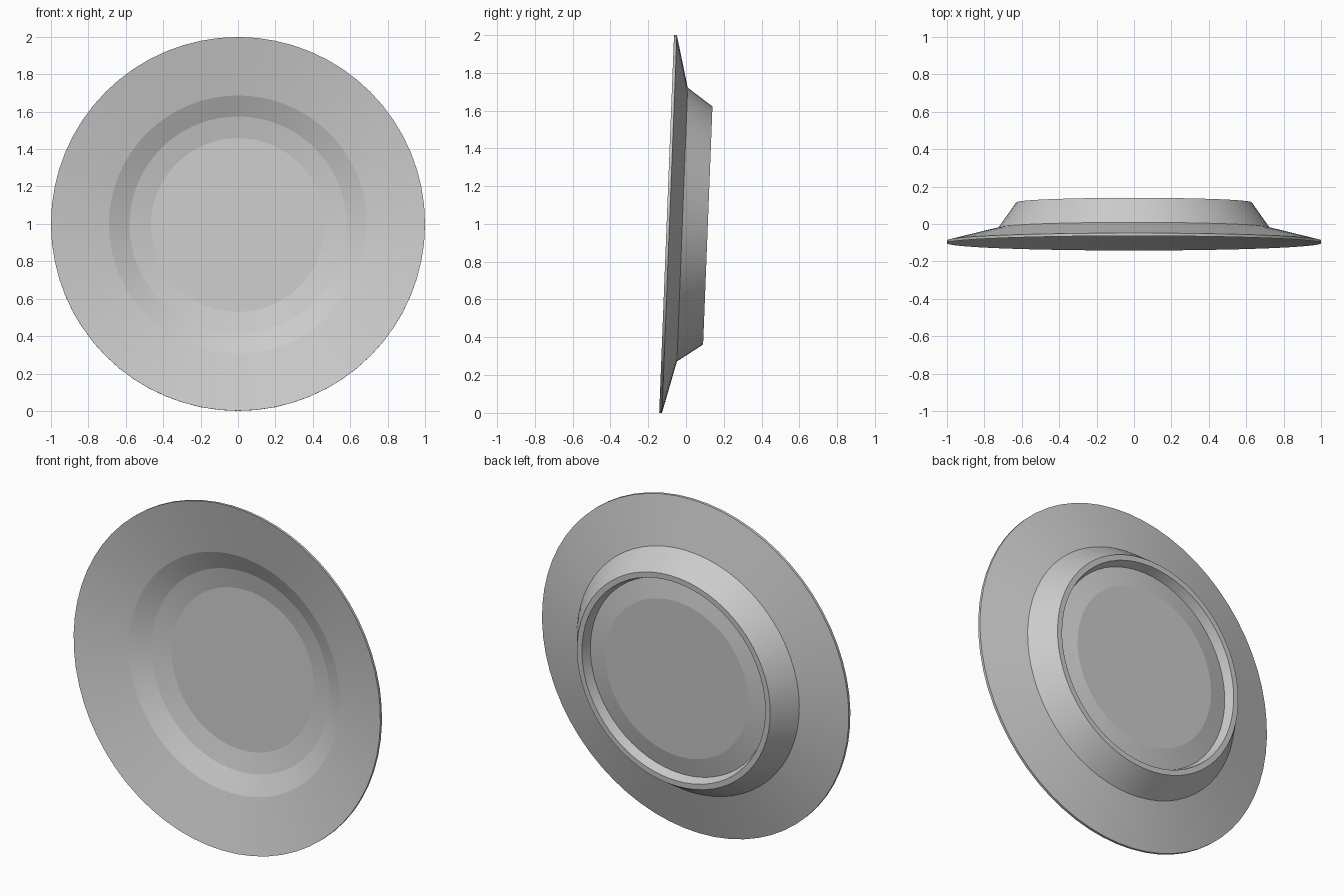
import bpy, bmesh, math
from mathutils import Matrix

cube = bpy.data.objects.get("Cube")
if cube:
    bpy.data.objects.remove(cube, do_unlink=True)

SEGMENTS = 64
TILT = math.radians(2.25)

# Plain grey glaze
glaze = bpy.data.materials.new("light_grey")
glaze.use_nodes = True
colour = (0.6, 0.6, 0.6, 1)
glaze.diffuse_color = colour
glaze.node_tree.nodes["Principled BSDF"].inputs["Base Color"].default_value = colour

# Closed section as (radius, depth), from front centre round to back centre
section = [
    (0, 0.15), (0.465, 0.15), (0.58, 0.125), (0.69, 0.07), (1, 0),      # eating surface
    (1, 0.015), (0.725, 0.083),                                        # rim and its back
    (0.63, 0.218), (0.598, 0.218),                                     # foot ring
    (0.58, 0.165), (0.465, 0.188), (0, 0.188),                         # recess in the foot
]

# Spin the section round the depth axis
bm = bmesh.new()
verts = [bm.verts.new((r, 0, -d)) for r, d in section]
edges = [bm.edges.new(pair) for pair in zip(verts, verts[1:])]
bmesh.ops.spin(bm, geom=verts + edges, cent=(0, 0, 0), axis=(0, 0, 1),
               angle=math.tau, steps=SEGMENTS, use_duplicate=False)
bmesh.ops.remove_doubles(bm, verts=bm.verts, dist=0.0005)
bmesh.ops.dissolve_degenerate(bm, edges=bm.edges, dist=0.0005)
bmesh.ops.recalc_face_normals(bm, faces=bm.faces)

# Stand it on edge, leaning back slightly
stand = Matrix.Translation((0, -0.1025, 1)) @ Matrix.Rotation(math.pi / 2 - TILT, 4, "X")
bm.transform(stand)

mesh = bpy.data.meshes.new("plate")
bm.to_mesh(mesh)
bm.free()
mesh.materials.append(glaze)
plate = bpy.data.objects.new("plate", mesh)
bpy.context.collection.objects.link(plate)

# Smooth round the plate, crisp between its bands
bpy.ops.object.select_all(action="DESELECT")
plate.select_set(True)
bpy.context.view_layer.objects.active = plate
bpy.ops.object.shade_smooth_by_angle(angle=math.radians(8))
